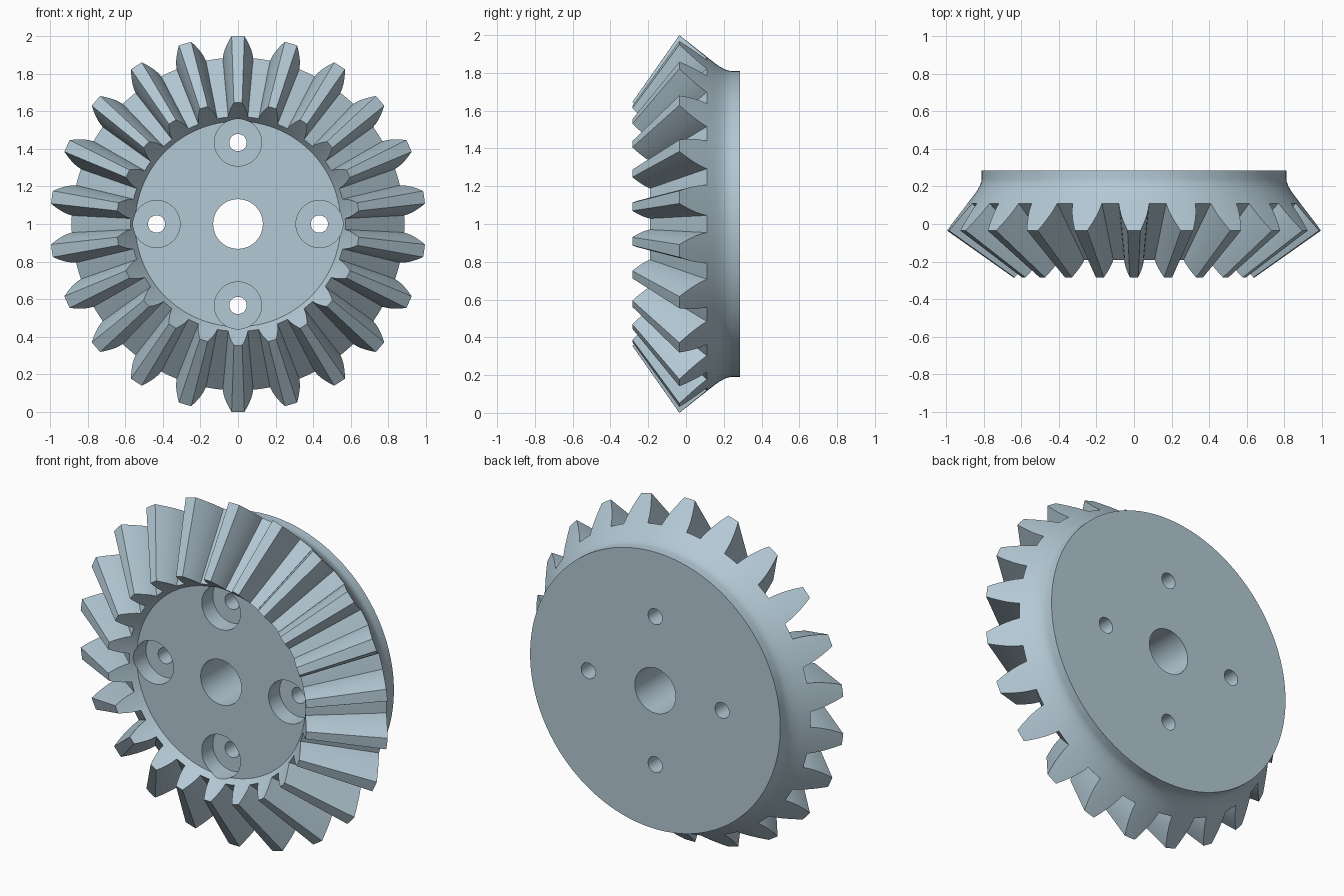
import bpy
import bmesh
from math import sin, cos, pi, radians
from mathutils import Matrix

cube = bpy.data.objects.get("Cube")
if cube:
    bpy.data.objects.remove(cube, do_unlink=True)

TEETH = 22
APEX_Y = -0.737          # point where all tooth lines meet
SHRINK = 0.645           # inner tooth end relative to outer end
TIP = (1.0, -0.035)      # radius, y
ROOT = (0.885, 0.11)

steel = bpy.data.materials.new("pale blue steel")
steel.use_nodes = True
colour = (0.45, 0.58, 0.66, 1)
steel.diffuse_color = colour
steel.node_tree.nodes["Principled BSDF"].inputs["Base Color"].default_value = colour


def make_object(name, bm):
    mesh = bpy.data.meshes.new(name)
    bm.to_mesh(mesh)
    bm.free()
    mesh.materials.append(steel)
    obj = bpy.data.objects.new(name, mesh)
    bpy.context.collection.objects.link(obj)
    return obj


# One tooth outline: (height from root to tip, half width)
flank = [(0, 0.081), (0.2, 0.077), (0.4, 0.070), (0.6, 0.060), (0.8, 0.048), (1, 0.034)]
outline = []             # (angle, radius, y) around the whole wheel
for t in range(TEETH):
    middle = 2 * pi * t / TEETH
    side = [(h, -w) for h, w in flank]
    tooth = side + [(1, 0)] + [(h, -w) for h, w in reversed(side)]
    for h, w in tooth:
        r = ROOT[0] + h * (TIP[0] - ROOT[0])
        y = ROOT[1] + h * (TIP[1] - ROOT[1])
        outline.append((middle + w / r, r, y))
    outline.append((middle + pi / TEETH, *ROOT))


def shrink(r, y):
    return r * SHRINK, APEX_Y + (y - APEX_Y) * SHRINK


def circle(r, y):
    return [(a, r, y) for a, _, _ in outline]


# Gear body: loft from front recess over the teeth to the back hub
rings = [circle(0.546, -0.157),
         circle(*shrink(*ROOT)),
         [(a, *shrink(r, y)) for a, r, y in outline],
         outline,
         circle(*ROOT)]
for r, y in [(0.852, 0.152), (0.833, 0.179), (0.819, 0.205), (0.812, 0.225),
             (0.81, 0.24), (0.81, 0.285)]:
    rings.append(circle(r, y))

bm = bmesh.new()
loops = [[bm.verts.new((r * sin(a), y, 1 + r * cos(a))) for a, r, y in ring] for ring in rings]
count = len(outline)
for first, second in zip(loops, loops[1:]):
    for i in range(count):
        j = (i + 1) % count
        bm.faces.new((first[i], first[j], second[j], second[i]))
bm.faces.new(loops[0])
bm.faces.new(loops[-1])
bmesh.ops.remove_doubles(bm, verts=bm.verts, dist=0.00005)
bmesh.ops.recalc_face_normals(bm, faces=bm.faces)
gear = make_object("bevel_gear", bm)


def drill(name, positions, radius, y_start, y_end, sides):
    """Cut round holes along y through the gear."""
    bm = bmesh.new()
    for x, z in positions:
        place = Matrix.Translation((x, (y_start + y_end) / 2, z)) @ Matrix.Rotation(pi / 2, 4, 'X')
        bmesh.ops.create_cone(bm, cap_ends=True, segments=sides, radius1=radius,
                              radius2=radius, depth=y_end - y_start, matrix=place)
    cutter = make_object(name, bm)
    cutter.hide_render = True
    mod = gear.modifiers.new(name, 'BOOLEAN')
    mod.operation = 'DIFFERENCE'
    mod.solver = 'EXACT'
    mod.object = cutter
    bpy.context.view_layer.objects.active = gear
    bpy.ops.object.modifier_apply(modifier=name)
    bpy.data.objects.remove(cutter, do_unlink=True)


# Shaft hole, four bolt holes and their counterbores
bolts = [(0.433 * sin(k * pi / 2), 1 + 0.433 * cos(k * pi / 2)) for k in range(4)]
drill("shaft_hole", [(0, 1)], 0.132, -0.5, 0.5, 64)
drill("bolt_holes", bolts, 0.046, -0.5, 0.5, 32)
drill("counterbores", bolts, 0.125, -0.4, -0.055, 48)

# Smooth the round surfaces, keep tooth edges crisp
bpy.ops.object.select_all(action='DESELECT')
gear.select_set(True)
bpy.context.view_layer.objects.active = gear
bpy.ops.object.shade_smooth_by_angle(angle=radians(25))
